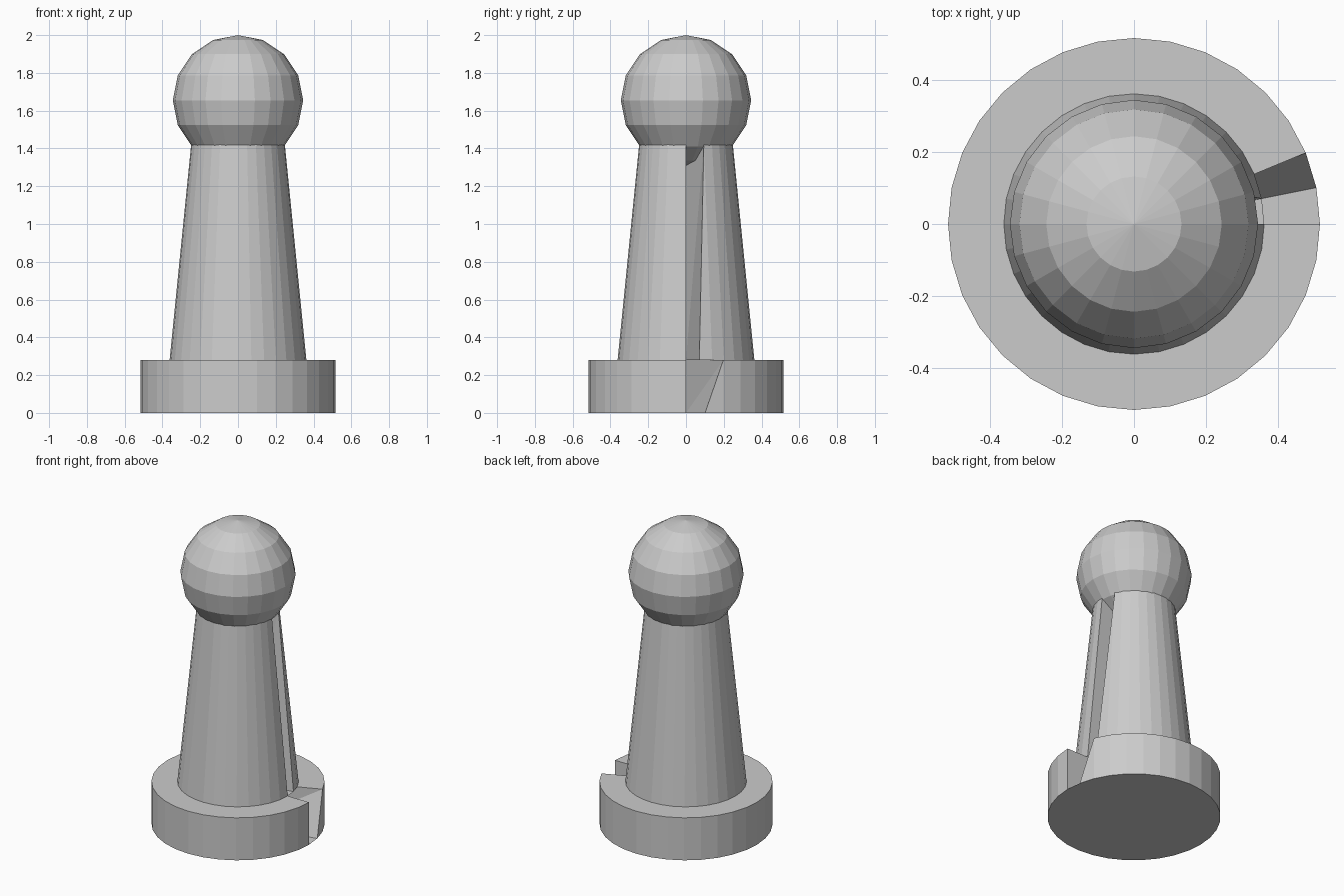
import bpy, bmesh
from math import sin, cos, pi

if "Cube" in bpy.data.objects:
    bpy.data.objects.remove(bpy.data.objects["Cube"])

SIDES = 32


def finish(name, bm):
    bmesh.ops.recalc_face_normals(bm, faces=bm.faces)
    mesh = bpy.data.meshes.new(name)
    bm.to_mesh(mesh)
    bm.free()
    obj = bpy.data.objects.new(name, mesh)
    bpy.context.collection.objects.link(obj)
    return obj


def notched_drum(name, r_low, r_high, z_low, z_high):
    """Tapered drum with a wedge missing on the +x side, one wall leaning."""
    bm = bmesh.new()

    def ring(r, z):
        return [bm.verts.new((r * cos(2 * pi * i / SIDES), r * sin(2 * pi * i / SIDES), z))
                for i in range(SIDES)]

    low, high = ring(r_low, z_low), ring(r_high, z_high)
    c_low = bm.verts.new((0, 0, z_low))
    c_high = bm.verts.new((0, 0, z_high))
    for i in range(SIDES):
        j = (i + 1) % SIDES
        # full bottom, except the corner under the leaning wall shares its edge
        bm.faces.new((c_low, low[j], low[i]))
        if i >= 2:
            bm.faces.new((low[i], low[j], high[j], high[i]))
            bm.faces.new((c_high, high[i], high[j]))
    # remaining half of the side panel, then the notch walls
    bm.faces.new((low[1], low[2], high[2]))
    bm.faces.new((c_low, low[1], high[2]))
    bm.faces.new((c_low, high[2], c_high))
    bm.faces.new((c_low, c_high, high[0], low[0]))
    # drop the corner vertex that the notch removes
    bmesh.ops.delete(bm, geom=[v for v in bm.verts if not v.link_faces], context='VERTS')
    # open floor of the notch
    return finish(name, bm)


# base disc and tapered body
notched_drum("base", 0.517, 0.517, 0.0, 0.28)
notched_drum("body", 0.362, 0.247, 0.28, 1.43)

# round head
bm = bmesh.new()
bmesh.ops.create_uvsphere(bm, u_segments=24, v_segments=8, radius=0.345)
bmesh.ops.translate(bm, verts=bm.verts, vec=(0, 0, 1.655))
finish("head", bm)
